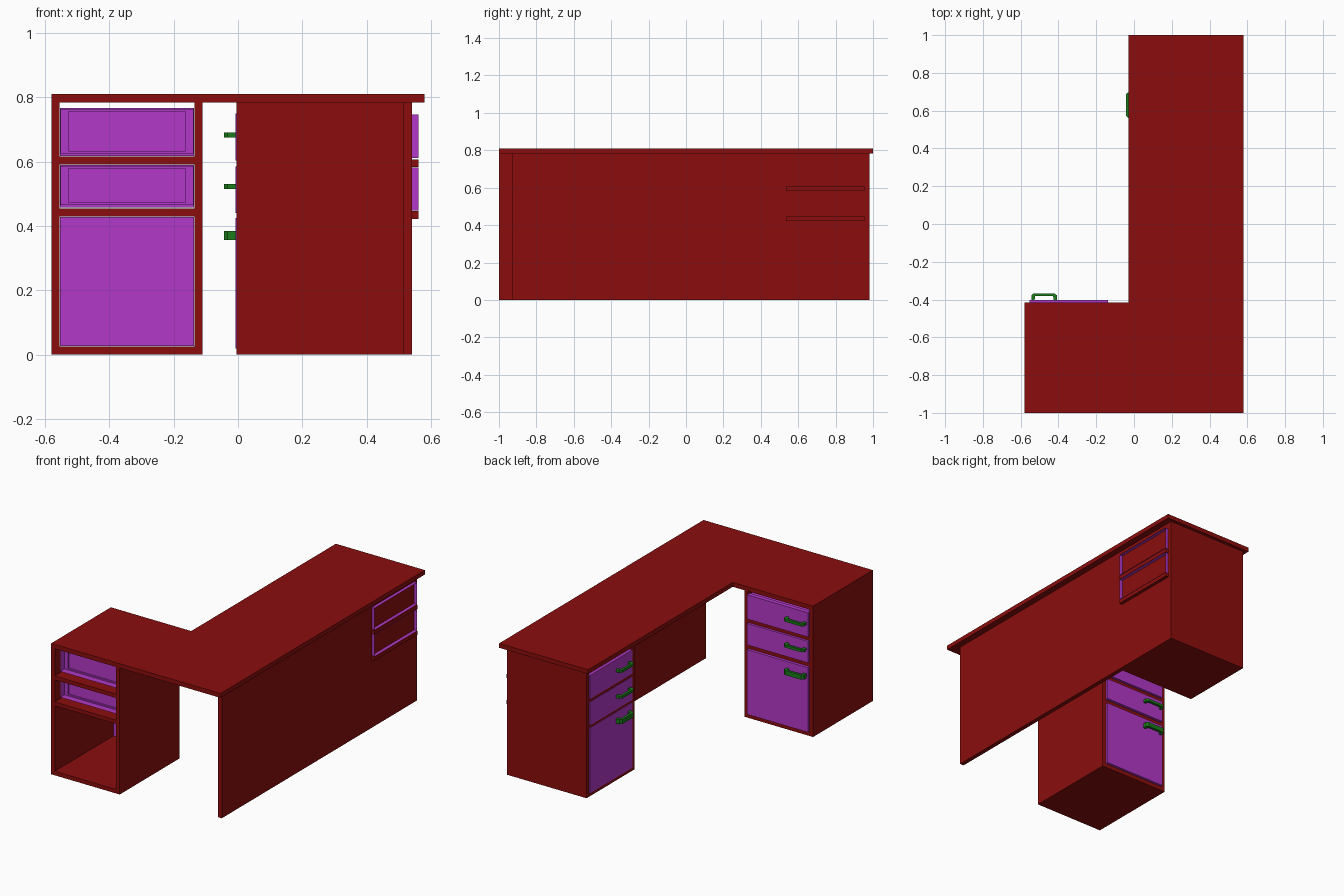
import bpy, bmesh

if "Cube" in bpy.data.objects:
    bpy.data.objects.remove(bpy.data.objects["Cube"])


def material(name, color):
    m = bpy.data.materials.new(name)
    m.diffuse_color = (*color, 1)
    m.use_nodes = True
    m.node_tree.nodes["Principled BSDF"].inputs["Base Color"].default_value = m.diffuse_color
    return m


RED = material("red_wood", (0.26, 0.004, 0.004))
PURPLE = material("purple_drawer", (0.45, 0.04, 0.58))
GREEN = material("green_handle", (0.01, 0.2, 0.01))


def finish(bm, name, mat, solid=True):
    if solid:
        bmesh.ops.recalc_face_normals(bm, faces=bm.faces)
    me = bpy.data.meshes.new(name)
    bm.to_mesh(me)
    bm.free()
    me.materials.append(mat)
    ob = bpy.data.objects.new(name, me)
    bpy.context.collection.objects.link(ob)
    return ob


def prism(name, outline, z0, z1, mat):
    bm = bmesh.new()
    face = bm.faces.new([bm.verts.new((x, y, z0)) for x, y in outline])
    new = bmesh.ops.extrude_face_region(bm, geom=[face])["geom"]
    bmesh.ops.translate(bm, vec=(0, 0, z1 - z0),
                        verts=[v for v in new if isinstance(v, bmesh.types.BMVert)])
    return finish(bm, name, mat)


def rect(a0, a1, b0, b1):
    return [(a0, b0), (a1, b0), (a1, b1), (a0, b1)]


def drawer_box(name, place, u0, u1, d0, d1, z0, z1):
    # thin-walled tube with a recessed, stepped rear panel
    bm = bmesh.new()

    def ring(d, s=0.0, t=0.0):
        pts = [(u0 + s, z0 + t), (u1 - s, z0 + t), (u1 - s, z1 - t), (u0 + s, z1 - t)]
        return [bm.verts.new((*place(u, d), z)) for u, z in pts]

    def bridge(a, b):
        for i in range(4):
            j = (i + 1) % 4
            bm.faces.new((a[i], a[j], b[j], b[i]))

    bridge(ring(d0), ring(d1))
    outer = ring(d1 - 0.04)
    mid = ring(d1 - 0.04, 0.025, 0.008)
    inner = ring(d1 - 0.05, 0.025, 0.008)
    bridge(outer, mid)
    bridge(mid, inner)
    bm.faces.new(inner)
    finish(bm, name, PURPLE, False)


HANDLE = [(0, 0), (0, .024), (.012, .035), (.123, .035), (.135, .024),
          (.135, 0), (.118, 0), (.115, .02), (.02, .02), (.017, 0)]


def pedestal(side, place, depth, shelf_depth, box_end, proud, hu, fronts, shelves, handles):
    def block(name, u0, u1, d0, d1, z0, z1, mat=RED):
        prism(f"{side}_{name}", [place(*p) for p in rect(u0, u1, d0, d1)], z0, z1, mat)

    # carcass
    for n, u in enumerate((0, 0.445)):
        block(f"cabinet_side_{n}", u, u + 0.025, 0, depth, 0, 0.785)
    block("cabinet_floor", 0.025, 0.445, 0, depth, 0, 0.025)
    for n, z in enumerate(shelves):
        block(f"shelf_{n}", 0.025, 0.445, 0, shelf_depth, z, z + 0.024)
    # drawers and handles
    for n, ((z0, z1), (h0, h1)) in enumerate(zip(fronts, handles)):
        block(f"drawer_front_{n}", 0.027, 0.443, -proud, 0.015, z0, z1, PURPLE)
        if n < 2:
            drawer_box(f"{side}_drawer_box_{n}", place, 0.028, 0.442, 0.015,
                       box_end, z0 + 0.008, z1 - 0.004)
        prism(f"{side}_handle_{n}", [place(hu + u, -proud - d) for u, d in HANDLE],
              h0, h1, GREEN)


# desk top and long modesty panel
prism("desk_top", [(-0.58, -1), (0.58, -1), (0.58, 1), (-0.03, 1),
                   (-0.03, -0.415), (-0.58, -0.415)], 0.783, 0.81, RED)
prism("long_panel", rect(0.513, 0.54, -0.93, 0.98), 0, 0.785, RED)

# left cabinet opens to the front, its drawers face the back
pedestal("left", lambda u, d: (-0.58 + u, -0.415 - d), 0.585, 0.585, 0.535, 0.013, 0.037,
         [(0.617, 0.767), (0.457, 0.59), (0.027, 0.427)], (0.591, 0.43),
         [(0.69, 0.706), (0.53, 0.546), (0.36, 0.388)])
# right cabinet, its drawers face the left
pedestal("right", lambda u, d: (-0.005 + d, 0.51 + u), 0.52, 0.565, 0.565, 0.003, 0.052,
         [(0.603, 0.75), (0.44, 0.585), (0.02, 0.425)], (0.583, 0.422),
         [(0.675, 0.69), (0.515, 0.53), (0.357, 0.385)])
